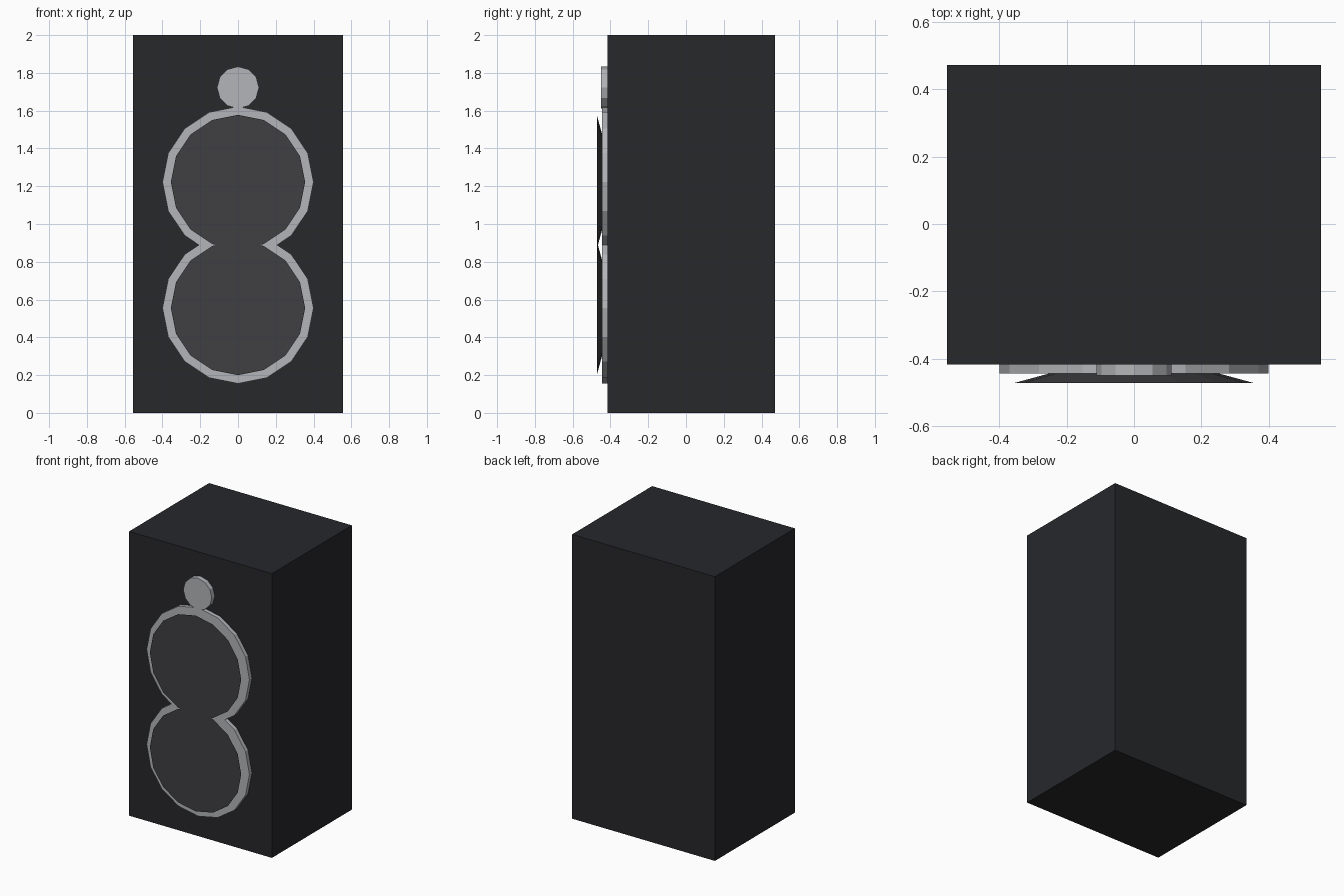
import bpy, math

if "Cube" in bpy.data.objects:
    bpy.data.objects.remove(bpy.data.objects["Cube"])

S = 2 / 1.8          # overall scale: cabinet is 1.0 x 0.8 x 1.8 design units
FACE = -0.4167       # y of the cabinet front face


def material(name, rgb):
    m = bpy.data.materials.new(name)
    m.diffuse_color = (*rgb, 1)
    m.use_nodes = True
    m.node_tree.nodes["Principled BSDF"].inputs["Base Color"].default_value = m.diffuse_color
    return m


def disc(name, z, r_front, r_back, y_front, y_back, sides, mat):
    # Capped round part facing -y
    bpy.ops.mesh.primitive_cone_add(
        vertices=sides, radius1=r_front, radius2=r_back, depth=y_back - y_front,
        location=(0, (y_front + y_back) / 2, z), rotation=(-math.pi / 2, 0, 0))
    ob = bpy.context.object
    ob.name = name
    ob.data.materials.append(mat)
    return ob


black = material("cabinet_black", (0.02, 0.021, 0.024))
metal = material("rim_grey", (0.45, 0.46, 0.48))
dark = material("cone_dark", (0.05, 0.05, 0.055))

# Cabinet
bpy.ops.mesh.primitive_cube_add(size=1, location=(0, FACE + 0.4 * S, 1))
cabinet = bpy.context.object
cabinet.name = "cabinet"
cabinet.scale = (S, 0.8 * S, 2)
cabinet.data.materials.append(black)

# Two large drivers: rim and tapered cone
for label, z in (("lower", 0.5 * S), ("upper", 1.1 * S)):
    disc(label + "_driver_rim", z, 0.36 * S, 0.36 * S,
         FACE - 0.025 * S, FACE + 0.025 * S, 16, metal)
    disc(label + "_driver_cone", z, 0.32 * S, 0.10 * S,
         FACE - 0.05 * S, FACE + 0.01 * S, 16, dark)

# Small tweeter
disc("tweeter", 1.55 * S, 0.1 * S, 0.1 * S,
     FACE - 0.03 * S, FACE + 0.01 * S, 12, metal)
